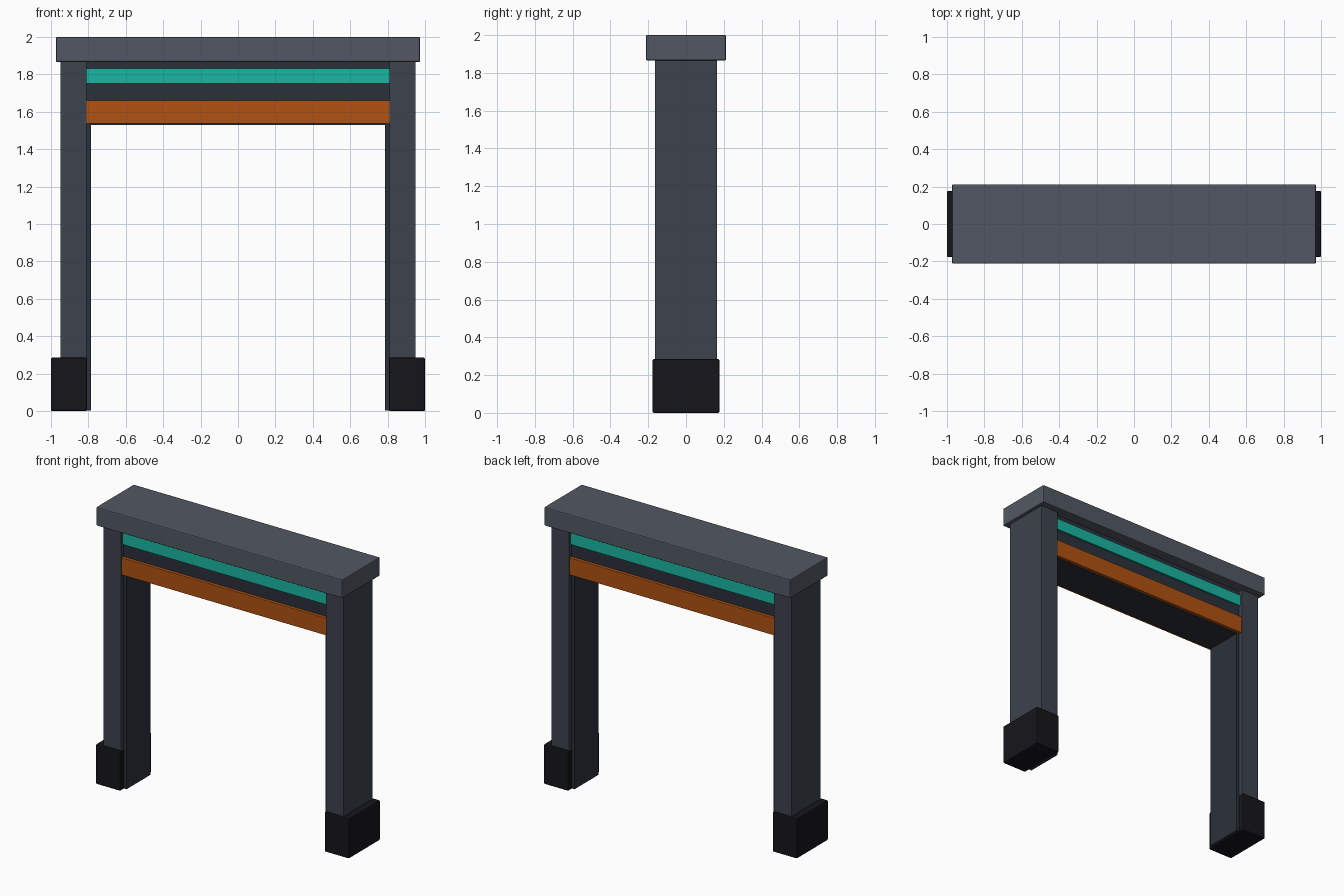
import bpy

if "Cube" in bpy.data.objects:
    bpy.data.objects.remove(bpy.data.objects["Cube"])


def material(name, rgb):
    m = bpy.data.materials.new(name)
    m.diffuse_color = (*rgb, 1)
    m.use_nodes = True
    m.node_tree.nodes["Principled BSDF"].inputs["Base Color"].default_value = m.diffuse_color
    return m


CAP = material("slate", (0.085, 0.097, 0.125))
POST = material("dark_slate", (0.047, 0.056, 0.075))
PANEL = material("charcoal", (0.024, 0.031, 0.043))
FOOT = material("black_rubber", (0.008, 0.008, 0.011))
TEAL = material("teal", (0.01, 0.47, 0.36))
ORANGE = material("orange", (0.44, 0.085, 0.006))


def box(name, x, y, z, mat, bevel=0.004):
    """Box from (min, max) ranges with slightly softened edges."""
    lo, hi = zip(x, y, z)
    bpy.ops.mesh.primitive_cube_add(
        size=1, location=[(a + b) / 2 for a, b in zip(lo, hi)])
    ob = bpy.context.object
    ob.name = name
    ob.scale = [b - a for a, b in zip(lo, hi)]
    bpy.ops.object.transform_apply(location=False, rotation=False, scale=True)
    ob.data.materials.append(mat)
    if bevel:
        mod = ob.modifiers.new("Bevel", 'BEVEL')
        mod.width = bevel
        mod.segments = 2
    return ob


# Top slab
box("top_cap", (-0.973, 0.973), (-0.212, 0.212), (1.866, 2.0), CAP, 0.007)

# Header between the posts
box("header_panel", (-0.812, 0.812), (-0.135, 0.135), (1.53, 1.87), PANEL, 0)

# Coloured bands on both faces of the header
for label, s in (("front", -1), ("back", 1)):
    for name, depth, z, mat in (("teal_band", 0.147, (1.75, 1.832), TEAL),
                                ("orange_band", 0.157, (1.537, 1.66), ORANGE)):
        y = sorted((s * 0.12, s * depth))
        box(f"{label}_{name}", (-0.812, 0.812), y, z, mat, 0.002)

# Legs: post, inner lining and foot on each side
for label, s in (("left", -1), ("right", 1)):
    def span(a, b):
        return sorted((s * a, s * b))
    box(f"{label}_post", span(0.81, 0.95), (-0.165, 0.165), (0.02, 1.87), POST, 0.003)
    box(f"{label}_inner_lining", span(0.786, 0.83), (-0.135, 0.135), (0.004, 1.56), PANEL, 0)
    box(f"{label}_foot", span(0.808, 1.0), (-0.177, 0.177), (0.0, 0.285), FOOT, 0.007)
